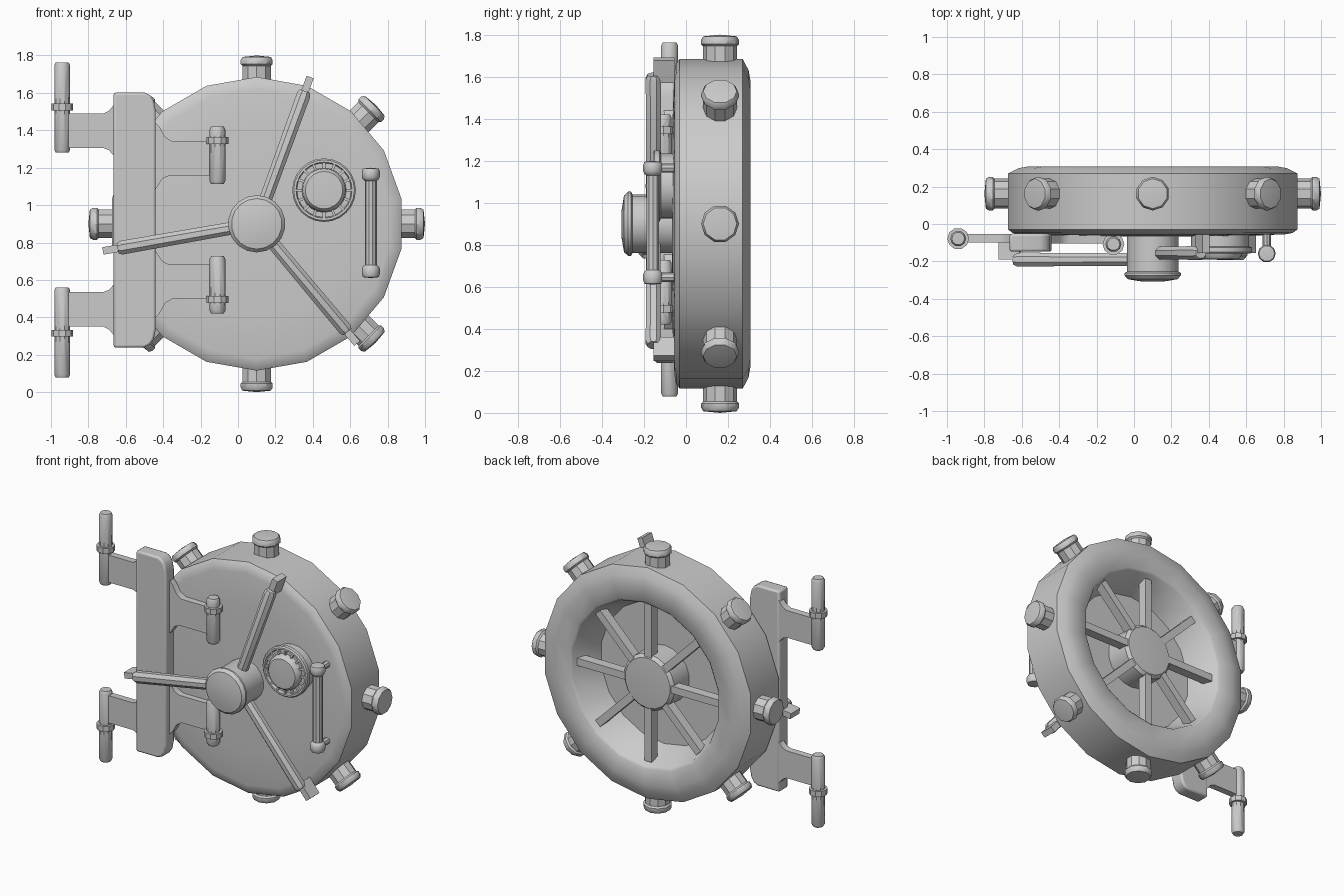
import bpy, bmesh, math
from mathutils import Vector

if "Cube" in bpy.data.objects:
    bpy.data.objects.remove(bpy.data.objects["Cube"])

C = Vector((0.1, 0, 0.9))      # door axis passes through here
MID = 0.92                     # hinge mirror height
X, Y, Z = Vector((1, 0, 0)), Vector((0, 1, 0)), Vector((0, 0, 1))


def finish(name, bm, angle=35, bevel=0):
    bmesh.ops.recalc_face_normals(bm, faces=bm.faces)
    me = bpy.data.meshes.new(name)
    bm.to_mesh(me)
    bm.free()
    ob = bpy.data.objects.new(name, me)
    bpy.context.collection.objects.link(ob)
    if bevel:
        m = ob.modifiers.new("bevel", 'BEVEL')
        m.width, m.segments, m.limit_method = bevel, 2, 'ANGLE'
        m.angle_limit = math.radians(50)
    bpy.ops.object.select_all(action='DESELECT')
    ob.select_set(True)
    bpy.context.view_layer.objects.active = ob
    bpy.ops.object.shade_smooth_by_angle(angle=math.radians(angle))
    return ob


def lathe(name, prof, n, loc, axis, first, angle=35):
    """Turn (radius, height) points about an axis; first = direction of vertex 0."""
    bm = bmesh.new()
    w = axis.cross(first)
    rings = []
    for r, h in prof:
        base = Vector(loc) + axis * h
        if r == 0:
            rings.append([bm.verts.new(base)] * n)
        else:
            rings.append([bm.verts.new(base + r * (first * math.cos(t) + w * math.sin(t)))
                          for t in (2 * math.pi * i / n for i in range(n))])
    for a, b in zip(rings, rings[1:]):
        for i in range(n):
            j = (i + 1) % n
            vs = list(dict.fromkeys((a[i], a[j], b[j], b[i])))
            if len(vs) > 2:
                bm.faces.new(vs)
    return finish(name, bm, angle)


def extrude(name, pts, y0, y1, bevel=0):
    """Extrude an (x, z) outline between two depths."""
    bm = bmesh.new()
    f = bm.faces.new([bm.verts.new((x, y0, z)) for x, z in pts])
    r = bmesh.ops.extrude_face_region(bm, geom=[f])
    bmesh.ops.translate(bm, vec=(0, y1 - y0, 0),
                        verts=[v for v in r['geom'] if isinstance(v, bmesh.types.BMVert)])
    return finish(name, bm, 35, bevel)


def radial_box(name, deg, r0, r1, width, y0, y1, bevel=0, c=C):
    """Box lying along a radius in the door plane."""
    t = math.radians(deg)
    d, s = X * math.cos(t) + Z * math.sin(t), X * -math.sin(t) + Z * math.cos(t)
    corners = [c + d * r + s * k * width / 2 for r, k in ((r0, -1), (r1, -1), (r1, 1), (r0, 1))]
    return extrude(name, [(p.x, p.z) for p in corners], y0, y1, bevel)


# Door slab: domed front, tapered recess at the back
lathe("door_slab", [(0, -0.068), (0.5, -0.064), (0.72, -0.055), (0.76, -0.048), (0.785, -0.03),
                    (0.785, 0.27), (0.73, 0.298), (0.68, 0.307), (0.57, 0.303), (0.555, 0.29),
                    (0.48, 0.09), (0, 0.09)], 18, C, Y, Z, 40)

# Back hub and ribs
lathe("back_hub", [(0, 0.08), (0.19, 0.08), (0.19, 0.25), (0.17, 0.27), (0, 0.28)], 18, C, Y, Z)
for i in range(8):
    radial_box("back_rib", 45 * i, 0.1, 0.535, 0.05, 0.2, 0.265)

# Locking bolts around the rim
for i in range(8):
    t = math.radians(45 * i)
    d = X * math.cos(t) + Z * math.sin(t)
    lathe("locking_bolt", [(0, 0.6), (0.08, 0.6), (0.08, 0.845), (0.09, 0.855), (0.09, 0.875),
                           (0.08, 0.892), (0, 0.9)], 10, C + Y * 0.162, d, Y)

# Front hub
lathe("front_hub", [(0, 0.03), (0.14, 0.03), (0.14, 0.255), (0.153, 0.262), (0.153, 0.275),
                    (0.135, 0.295), (0.07, 0.306), (0, 0.308)], 18, C, -Y, Z)

# Three wheel spokes with end tabs
for deg, y in ((70, -0.155), (190, -0.19), (310, -0.155)):
    t = math.radians(deg)
    d = X * math.cos(t) + Z * math.sin(t)
    lathe("wheel_spoke", [(0, 0.05), (0.036, 0.05), (0.04, 0.735), (0.03, 0.755), (0, 0.755)],
          8, C + Y * y, d, (Y + Y.cross(d) * math.tan(math.pi / 8)).normalized())
    radial_box("spoke_tab", deg, 0.72, 0.835, 0.04, y, y + 0.1)

# Combination dial
D = Vector((0.46, 0, 1.08))
lathe("dial_ring", [(0, 0.05), (0.155, 0.05), (0.155, 0.12), (0.17, 0.125), (0.17, 0.15),
                    (0.162, 0.158), (0.15, 0.158), (0.145, 0.14), (0, 0.14)], 24, D, -Y, Z)
lathe("dial_knob", [(0.12, 0.13), (0.115, 0.17), (0.1, 0.187), (0, 0.192)], 20, D, -Y, Z)
for i in range(16):
    radial_box("dial_notch", 22.5 * i, 0.11, 0.15, 0.014, -0.13, -0.155, 0, D)

# Pull handle on two posts
lathe("pull_handle", [(0, 0.61), (0.042, 0.615), (0.048, 0.63), (0.048, 0.66), (0.04, 0.675),
                      (0.032, 0.68), (0.032, 1.13), (0.04, 1.135), (0.048, 1.15), (0.048, 1.18),
                      (0.042, 1.195), (0, 1.2)], 10, (0.71, -0.158, 0), Z, X)
for z in (0.645, 1.165):
    lathe("handle_post", [(0.022, 0.03), (0.022, 0.15)], 8, (0.71, 0, z), -Y, Z)

# Hinge plate with rounded inner corners
zt = 1.602
half = [(-0.665, zt), (-0.5, zt), (-0.47, zt - 0.015), (-0.45, zt - 0.045), (-0.44, zt - 0.1)]
extrude("hinge_plate", half + [(x, 2 * MID - z) for x, z in reversed(half)], -0.148, -0.052, 0.012)

# Hinge arms and pins, mirrored top and bottom
for up in (True, False):
    fz = (lambda z: z) if up else (lambda z: 2 * MID - z)
    outer = [(-0.94, 1.49), (-0.72, 1.49), (-0.69, 1.505), (-0.66, 1.54),
             (-0.66, 1.26), (-0.69, 1.293), (-0.72, 1.305), (-0.94, 1.305)]
    inner = [(-0.46, 1.46), (-0.42, 1.42), (-0.39, 1.365), (-0.35, 1.34), (-0.11, 1.34),
             (-0.11, 1.157), (-0.37, 1.157), (-0.405, 1.14), (-0.43, 1.1), (-0.46, 1.06)]
    extrude("hinge_arm_outer", [(x, fz(z)) for x, z in outer], -0.1, -0.053)
    extrude("hinge_arm_inner", [(x, fz(z)) for x, z in inner], -0.105, -0.06)
    for side, x, y, z0, zc, z1 in (("outer", -0.94, -0.078, 1.28, 1.525, 1.763),
                                   ("inner", -0.11, -0.108, 1.113, 1.345, 1.42)):
        r, k, c = 0.042, 0.058, 0.018
        prof = [(0, z0), (r - 0.008, z0), (r, z0 + 0.015), (r, zc - c), (k, zc - c), (k, zc + c),
                (r, zc + c), (r, z1 - 0.015), (r - 0.008, z1), (0, z1)]
        lathe("hinge_pin_" + side, [(a, fz(h)) for a, h in prof], 10, (x, y, 0), Z, X)
